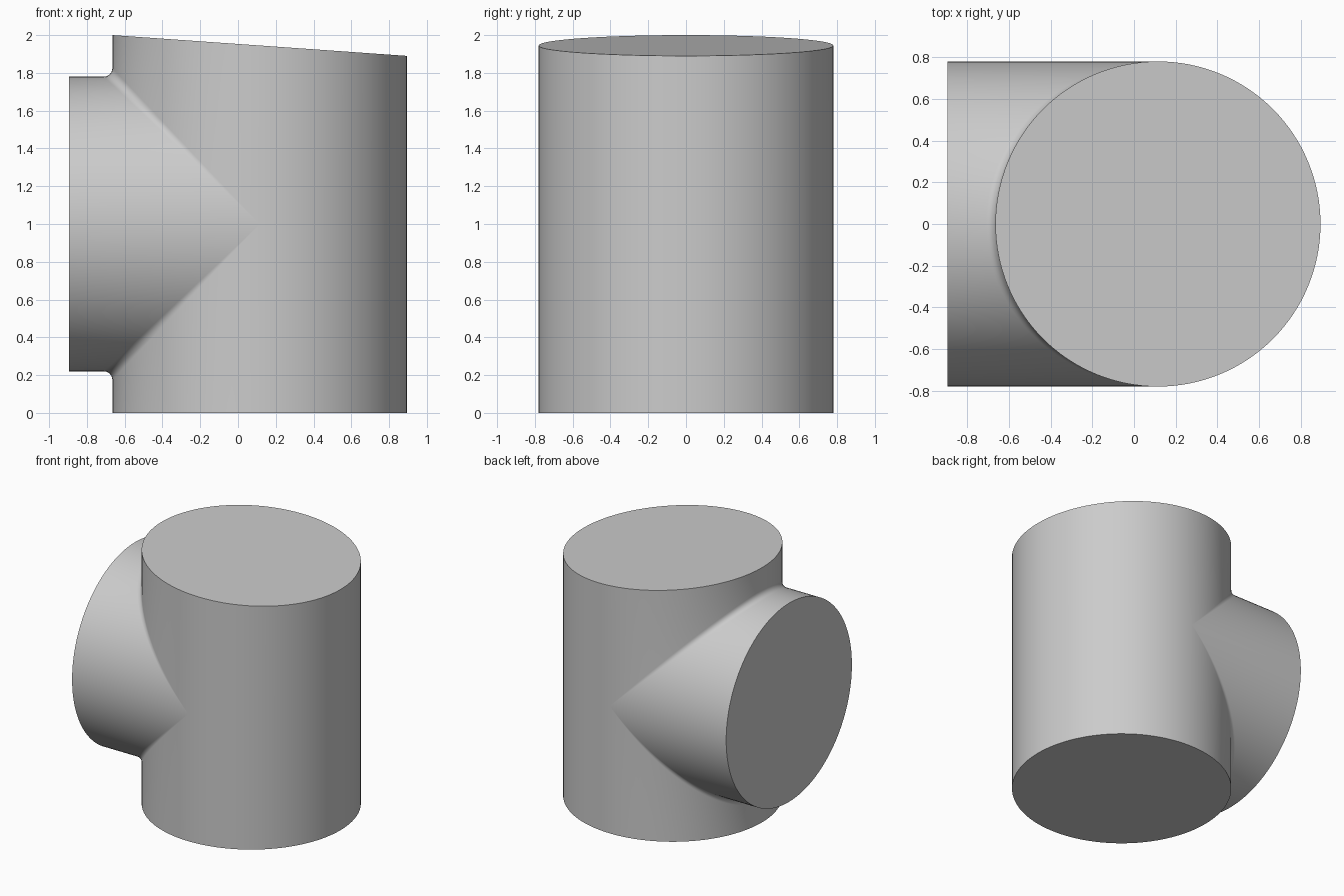
import bpy, bmesh, math
from mathutils import Vector

cube = bpy.data.objects.get("Cube")
if cube:
    bpy.data.objects.remove(cube, do_unlink=True)

R = 0.78          # radius of both pipes
CX = 0.115        # x of the upright pipe's axis
CZ = 1.0          # height of the branch axis
END_X = -0.895    # outer end of the branch
FILLET = 0.045    # rolling radius where the pipes meet
STEPS = 64        # columns in each half of the upright pipe
ARC = 6           # rows in the fillet


def top_z(x):
    """Height of the slanted top cut."""
    return 2.0 - 0.11 * (x - CX + R) / (2 * R)


def half_column(phi, side):
    """Points from the pipe's free end through the fillet to the branch end."""
    c, s = math.cos(phi), math.sin(phi)
    on_pipe = Vector((-c, s, 0))
    on_branch = Vector((0, s, side * c))
    x, y = CX - R * c, R * s
    pts = [Vector((x, y, 0 if side < 0 else top_z(x)))]
    centre = Vector((CX - (R + FILLET) * c, (R + FILLET) * s,
                     CZ + side * (R + FILLET) * c))
    for i in range(ARC + 1):
        if c < 1e-5:
            pts.append(Vector((CX, y, CZ)))
        else:
            n = on_pipe.slerp(on_branch, i / ARC)
            pts.append(centre - FILLET * n)
    pts.append(Vector((END_X, y, CZ + side * R * c)))
    return pts


def skin(bm, columns):
    """Quads between neighbouring columns of points."""
    grid = [[bm.verts.new(p) for p in col] for col in columns]
    for a, b in zip(grid, grid[1:]):
        for i in range(len(a) - 1):
            bm.faces.new((a[i], a[i + 1], b[i + 1], b[i]))


bm = bmesh.new()
angles = [math.pi * (i / STEPS - 0.5) for i in range(STEPS + 1)]

# Branch side, below and above the branch axis
for side in (-1, 1):
    skin(bm, [half_column(a, side) for a in angles])

# Plain side of the upright pipe
plain = []
for a in angles:
    x, y = CX + R * math.cos(a), R * math.sin(a)
    plain.append([Vector((x, y, z)) for z in (0, CZ, top_z(x))])
skin(bm, plain)

# Join the seams, drop collapsed faces and close the three flat ends
bmesh.ops.remove_doubles(bm, verts=bm.verts[:], dist=1e-5)
bmesh.ops.dissolve_degenerate(bm, edges=bm.edges[:], dist=1e-5)
bmesh.ops.holes_fill(bm, edges=[e for e in bm.edges if e.is_boundary], sides=0)
bmesh.ops.recalc_face_normals(bm, faces=bm.faces[:])

mesh = bpy.data.meshes.new("pipe_tee")
bm.to_mesh(mesh)
bm.free()
tee = bpy.data.objects.new("pipe_tee", mesh)
bpy.context.collection.objects.link(tee)

# Plain grey
grey = bpy.data.materials.new("plain_grey")
grey.use_nodes = True
colour = (0.6, 0.6, 0.6, 1)
grey.diffuse_color = colour
grey.node_tree.nodes["Principled BSDF"].inputs["Base Color"].default_value = colour
mesh.materials.append(grey)

bpy.ops.object.select_all(action='DESELECT')
tee.select_set(True)
bpy.context.view_layer.objects.active = tee
bpy.ops.object.shade_smooth_by_angle(angle=math.radians(30))
